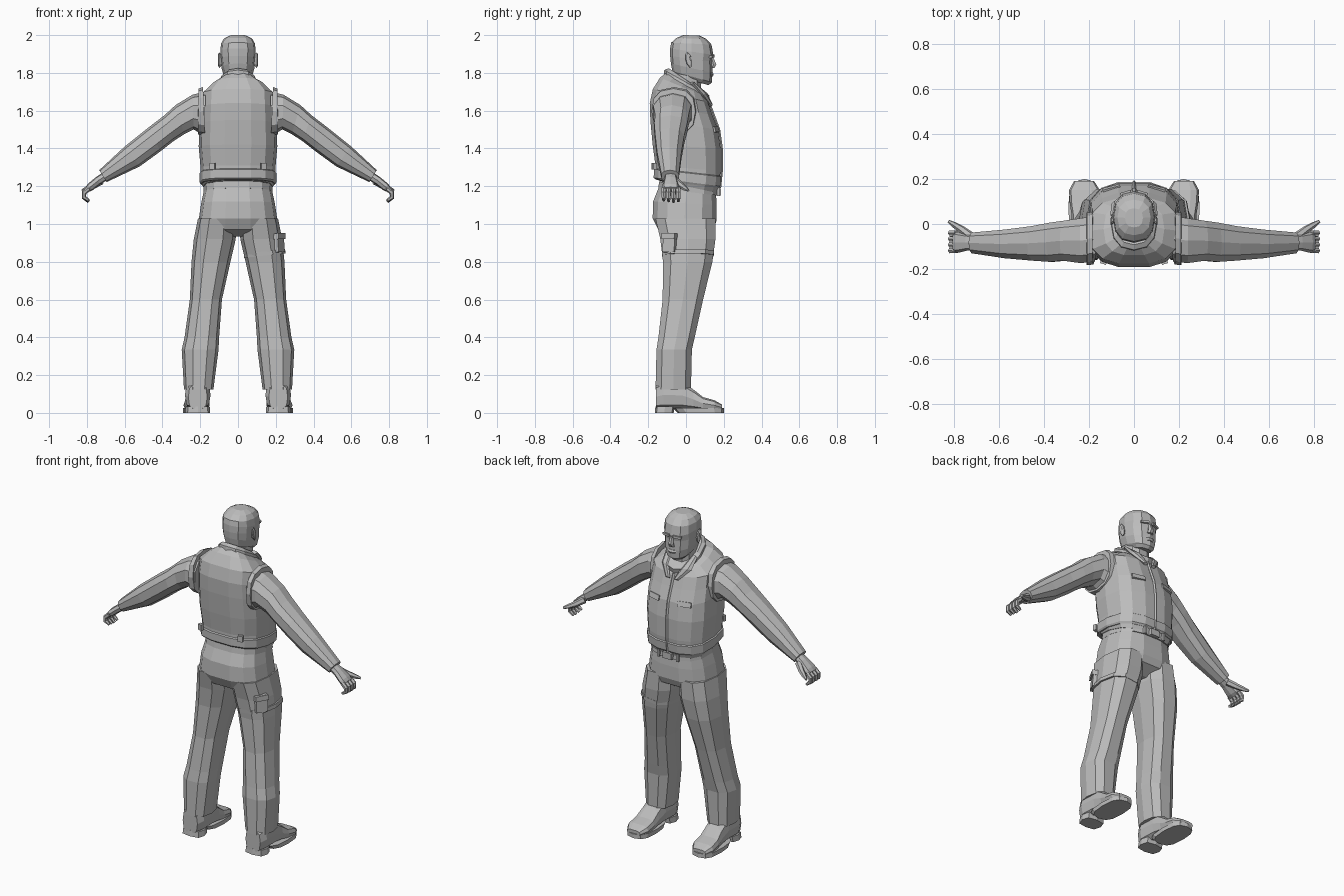
import bpy, bmesh, math
from mathutils import Vector, Matrix, Euler

grey = bpy.data.materials.new("plain grey")
grey.diffuse_color = (0.5, 0.5, 0.5, 1)


def finish(name, bm):
    bmesh.ops.recalc_face_normals(bm, faces=bm.faces)
    me = bpy.data.meshes.new(name)
    bm.to_mesh(me)
    bm.free()
    me.materials.append(grey)
    ob = bpy.data.objects.new(name, me)
    bpy.context.collection.objects.link(ob)
    return ob


def spow(v, p):
    return math.copysign(abs(v) ** p, v) if abs(v) > 1e-6 else 0.0


def loft(name, sections, n=12, p=0.8):
    """Skin through rounded sections given as (centre, half axis, half axis)."""
    bm = bmesh.new()
    rings = []
    for c, a, b in sections:
        ring = []
        for i in range(n):
            t = 2 * math.pi * i / n
            ring.append(bm.verts.new(Vector(c) + Vector(a) * spow(math.cos(t), p)
                                     + Vector(b) * spow(math.sin(t), p)))
        rings.append(ring)
    for r, q in zip(rings, rings[1:]):
        for i in range(n):
            j = (i + 1) % n
            bm.faces.new((r[i], r[j], q[j], q[i]))
    bm.faces.new(rings[0])
    bm.faces.new(rings[-1])
    return finish(name, bm)


def body(hw, yb, zb, yf, zf):
    """Tilted level section of the trunk or head."""
    return ((0, (yb + yf) / 2, (zb + zf) / 2), (hw, 0, 0),
            (0, (yf - yb) / 2, (zf - zb) / 2))


def limb(s, xi, xo, yb, yf, z):
    """Level section of a leg on side s."""
    return ((s * (xi + xo) / 2, (yb + yf) / 2, z), (s * (xo - xi) / 2, 0, 0),
            (0, (yf - yb) / 2, 0))


def arm(s, xt, zt, xb, zb, yb, yf):
    """Section of an arm from its top point to its bottom point."""
    return ((s * (xt + xb) / 2, (yb + yf) / 2, (zt + zb) / 2),
            (s * (xt - xb) / 2, 0, (zt - zb) / 2), (0, (yf - yb) / 2, 0))


def foot(s, y, x, hw, zb, zt):
    return ((s * x, y, (zb + zt) / 2), (hw, 0, 0), (0, 0, (zt - zb) / 2))


def box(name, c, size, rot=(0, 0, 0)):
    bm = bmesh.new()
    m = Matrix.Translation(c) @ Euler(rot).to_matrix().to_4x4() @ Matrix.Diagonal((*size, 1))
    bmesh.ops.create_cube(bm, size=1, matrix=m)
    return finish(name, bm)


def tube(name, pts, radii, n=6):
    pts = [Vector(q) for q in pts]
    secs = []
    for i, q in enumerate(pts):
        d = (pts[min(i + 1, len(pts) - 1)] - pts[max(i - 1, 0)]).normalized()
        a = d.cross(Vector((0, 1, 0.1))).normalized()
        secs.append((q, a * radii[i], d.cross(a) * radii[i]))
    return loft(name, secs, n, 1)


# Head, neck and face
loft("neck", [body(.075, -.075, 1.70, .08, 1.66), body(.07, -.065, 1.80, .085, 1.77)], 10)
loft("head", [body(.055, -.06, 1.785, .12, 1.735), body(.074, -.072, 1.81, .137, 1.75),
              body(.087, -.08, 1.85, .14, 1.80), body(.092, -.084, 1.89, .138, 1.86),
              body(.094, -.084, 1.93, .145, 1.895), body(.09, -.078, 1.96, .135, 1.95),
              body(.074, -.05, 1.985, .108, 1.98), body(.04, -.015, 2.0, .07, 1.998)], 12, .85)
loft("nose", [((0, .135, 1.885), (.01, 0, 0), (0, .01, 0)),
              ((0, .145, 1.845), (.016, 0, 0), (0, .018, 0)),
              ((0, .138, 1.825), (.02, 0, 0), (0, .014, 0))], 6, 1)
loft("lips", [((0, .134, 1.803), (.026, 0, 0), (0, .008, 0)),
              ((0, .136, 1.792), (.03, 0, 0), (0, .013, 0)),
              ((0, .134, 1.78), (.02, 0, 0), (0, .009, 0))], 6, 1)
for s in (-1, 1):
    side = "left" if s < 0 else "right"
    box(side + "_brow", (s * .035, .132, 1.888), (.048, .026, .014), (0, s * .1, -s * .3))
    loft(side + "_ear", [((s * .085, .018, 1.865), (0, .012, -.004), (0, .004, .026)),
                         ((s * .1, .014, 1.868), (0, .018, -.006), (0, -.006, .042)),
                         ((s * .105, .012, 1.868), (0, .012, -.004), (0, -.004, .03))], 8, 1)

# Vest, collar and hem
loft("vest", [body(.185, -.145, 1.23, .165, 1.165), body(.198, -.165, 1.25, .178, 1.20),
              body(.198, -.165, 1.31, .186, 1.28), body(.208, -.18, 1.42, .186, 1.40),
              body(.205, -.192, 1.55, .172, 1.50), body(.2, -.195, 1.64, .143, 1.575),
              body(.197, -.178, 1.715, .118, 1.645), body(.135, -.14, 1.775, .095, 1.68),
              body(.09, -.11, 1.80, .09, 1.69)], 14, .72)
loft("collar", [body(.105, -.12, 1.775, .115, 1.65), body(.1, -.115, 1.815, .125, 1.68),
                body(.082, -.092, 1.825, .105, 1.695)], 12, .85)
loft("vest_hem_band", [body(.198, -.163, 1.235, .176, 1.19), body(.204, -.174, 1.245, .185, 1.2),
                       body(.204, -.174, 1.29, .19, 1.25), body(.197, -.163, 1.295, .183, 1.255)], 14, .72)
tube("front_placket", [(0, .178, 1.19), (0, .187, 1.28), (0, .187, 1.40),
                       (0, .173, 1.5), (0, .145, 1.575), (0, .118, 1.65)], [.008] * 6, 4)

# Trouser seat, belt and buckle
loft("trouser_seat", [body(.168, -.13, 1.26, .15, 1.24), body(.178, -.145, 1.2, .16, 1.18),
                      body(.195, -.177, 1.12, .166, 1.1), body(.208, -.18, 1.03, .166, 1.02),
                      body(.2, -.15, .97, .15, .98), body(.1, -.07, .935, .08, .94)], 14, .75)
loft("belt", [body(.183, -.15, 1.19, .17, 1.15), body(.181, -.145, 1.225, .168, 1.185)], 14, .75)
box("belt_buckle", (0, .175, 1.17), (.06, .022, .038))

for s in (-1, 1):
    side = "left_" if s < 0 else "right_"
    # Vest trim
    loft(side + "armhole_rim", [arm(s, .185, 1.725, .175, 1.47, -.18, .055),
                                arm(s, .208, 1.717, .212, 1.475, -.183, .05),
                                arm(s, .21, 1.69, .212, 1.5, -.165, .035)], 12)
    loft(side + "lapel", [((s * .085, .03, 1.745), (s * .02, .01, 0), (0, .008, .008)),
                          ((s * .07, .10, 1.685), (s * .03, -.01, 0), (0, .01, .008)),
                          ((s * .028, .135, 1.625), (s * .015, 0, 0), (0, .008, .006))], 6, 1)
    box(side + "waist_tab", (s * .135, -.168, 1.305), (.028, .02, .035), (0, 0, s * .3))
    box(side + "chest_pocket_flap", (s * .1, .157, 1.5), (.08, .016, .03), (.3, 0, -s * .25))
    box(side + "belt_loop", (s * .065, .172, 1.17), (.014, .016, .045))

    # Sleeve
    loft(side + "sleeve", [arm(s, .17, 1.70, .18, 1.47, -.172, .04),
                           arm(s, .24, 1.685, .235, 1.5, -.178, .03),
                           arm(s, .33, 1.63, .285, 1.475, -.167, .018),
                           arm(s, .39, 1.575, .34, 1.44, -.172, .01),
                           arm(s, .475, 1.51, .41, 1.385, -.166, -.006),
                           arm(s, .60, 1.41, .52, 1.305, -.155, -.022),
                           arm(s, .735, 1.285, .695, 1.222, -.132, -.036)], 10, .85)
    # Hand with curled fingers and thumb
    loft(side + "palm", [arm(s, .705, 1.28, .68, 1.24, -.112, -.052),
                         arm(s, .75, 1.25, .73, 1.21, -.118, -.045),
                         arm(s, .795, 1.213, .77, 1.178, -.128, -.035),
                         arm(s, .808, 1.195, .79, 1.17, -.123, -.04)], 8)
    for i, name in enumerate(("little", "ring", "middle", "index")):
        y = -.118 + .026 * i
        tube(side + name + "_finger", [(s * .79, y, 1.188), (s * .815, y, 1.165),
                                       (s * .815, y, 1.14), (s * .79, y, 1.117 + .004 * abs(i - 2))],
             [.013, .0135, .012, .008])
    tube(side + "thumb", [(s * .725, -.055, 1.228), (s * .765, -.025, 1.203),
                          (s * .8, -.003, 1.187), (s * .824, .012, 1.178)], [.02, .017, .013, .007])

    # Trouser leg
    loft(side + "trouser_leg", [limb(s, .01, .212, -.168, .162, 1.03),
                                limb(s, .012, .234, -.142, .162, .92),
                                limb(s, .04, .246, -.127, .145, .80),
                                limb(s, .085, .255, -.128, .095, .60),
                                limb(s, .1, .283, -.15, .05, .40),
                                limb(s, .103, .298, -.16, .035, .335),
                                limb(s, .13, .286, -.165, .03, .125)], 10, .8)
    # Shoe
    loft(side + "shoe_upper", [foot(s, -.16, .213, .05, .02, .15), foot(s, -.12, .213, .068, .02, .17),
                               foot(s, -.02, .213, .064, .02, .165), foot(s, .04, .215, .062, .018, .125),
                               foot(s, .09, .218, .067, .015, .085), foot(s, .15, .22, .069, .012, .068),
                               foot(s, .19, .222, .045, .012, .045)], 10, .65)
    loft(side + "heel", [limb(s, .147, .279, -.165, -.065, 0), limb(s, .15, .276, -.162, -.06, .035)], 8, .6)
    loft(side + "sole", [limb(s, .148, .292, -.045, .2, 0), limb(s, .148, .292, -.07, .2, .025)], 12, .7)

# Thigh strap and cargo pocket on one leg
loft("thigh_strap", [((.142, .01, .833), (.11, 0, .012), (0, .142, 0)),
                     ((.14, .01, .855), (.109, 0, .012), (0, .144, 0))], 10, .8)
box("cargo_pocket", (.215, -.085, .9), (.03, .07, .1), (0, -.08, -.5))
box("cargo_pocket_flap", (.218, -.088, .935), (.034, .078, .03), (0, -.08, -.5))
